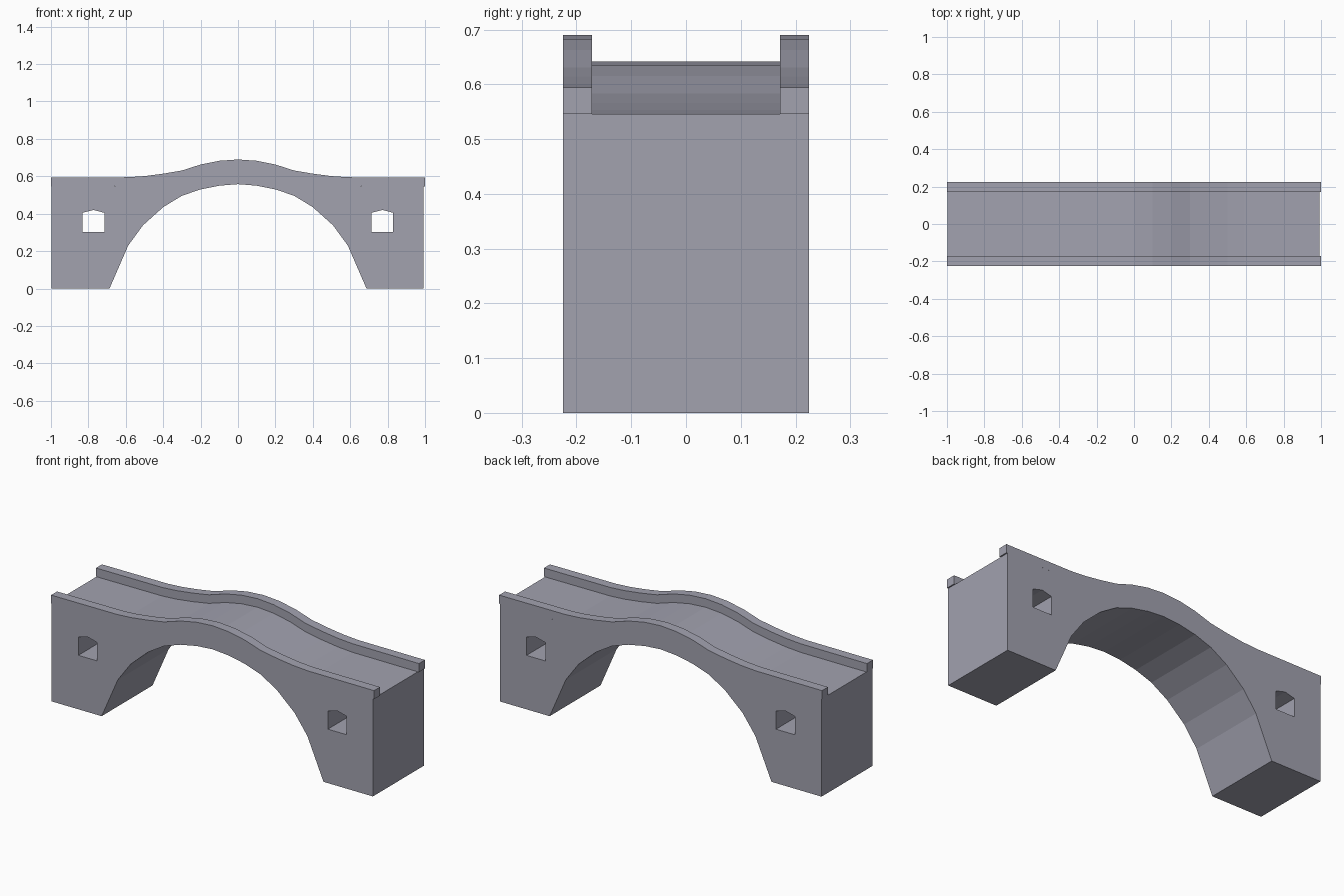
import bpy, bmesh

if "Cube" in bpy.data.objects:
    bpy.data.objects.remove(bpy.data.objects["Cube"])

stone = bpy.data.materials.new("grey_stone")
stone.diffuse_color = (0.36, 0.36, 0.43, 1)
stone.use_nodes = True
stone.node_tree.nodes["Principled BSDF"].inputs["Base Color"].default_value = stone.diffuse_color

# right halves of the profiles (x, z), centre outwards
TOP = [(0, 0.69), (0.1, 0.683), (0.2, 0.663), (0.3, 0.631), (0.4, 0.614),
       (0.5, 0.601), (0.59, 0.595)]
ARCH = [(0, 0.558), (0.1, 0.55), (0.2, 0.53), (0.3, 0.496), (0.4, 0.435),
        (0.508, 0.338), (0.587, 0.23), (0.687, 0)]
END_Z, WALL = 0.594, 0.048


def full(half):
    """Mirror a half profile into a left-to-right line."""
    return [(-x, z) for x, z in reversed(half[1:])] + half


def slab(name, loops, y0, y1):
    """Fill closed x-z loops (inner ones become holes) and extrude along y."""
    cu = bpy.data.curves.new(name + "_outline", 'CURVE')
    cu.dimensions = '2D'
    cu.fill_mode = 'BOTH'
    cu.extrude = (y1 - y0) / 2
    for pts in loops:
        sp = cu.splines.new('POLY')
        sp.points.add(len(pts) - 1)
        for p, (x, z) in zip(sp.points, pts):
            p.co = (x, z, 0, 1)
        sp.use_cyclic_u = True
        sp.use_smooth = False
    tmp = bpy.data.objects.new(name + "_outline", cu)
    bpy.context.collection.objects.link(tmp)
    me = bpy.data.meshes.new_from_object(
        tmp.evaluated_get(bpy.context.evaluated_depsgraph_get()))
    bpy.data.objects.remove(tmp)
    bm = bmesh.new()
    bm.from_mesh(me)
    bmesh.ops.remove_doubles(bm, verts=bm.verts, dist=1e-5)
    for v in bm.verts:
        x, z, d = v.co
        v.co = (x, (y0 + y1) / 2 - d, z)
    bmesh.ops.recalc_face_normals(bm, faces=bm.faces)
    for f in bm.faces:
        f.smooth = False
    bm.to_mesh(me)
    bm.free()
    me.materials.clear()
    me.materials.append(stone)
    me.name = name
    ob = bpy.data.objects.new(name, me)
    bpy.context.collection.objects.link(ob)


# bridge body: deck line above, arch below, with two pointed through-windows
L, R = -0.997, 0.993
deck = [(x, z - WALL) for x, z in full(TOP)]
outline = ([(L, 0), (L, END_Z - WALL)] + deck + [(R, END_Z - WALL), (R, 0)]
           + full(ARCH)[::-1])
windows = [[(c - 0.058, 0.302), (c + 0.058, 0.302), (c + 0.058, 0.405),
            (c, 0.42), (c - 0.058, 0.405)] for c in (-0.773, 0.772)]
slab("bridge_body", [outline] + windows, -0.225, 0.225)

# low parapet walls following the deck, slightly overhanging the ends
top = [(-1, END_Z)] + full(TOP) + [(1, END_Z)]
wall = top + [(x, z - WALL) for x, z in reversed(top)]
slab("front_parapet", [wall], -0.225, -0.172)
slab("back_parapet", [wall], 0.172, 0.225)
